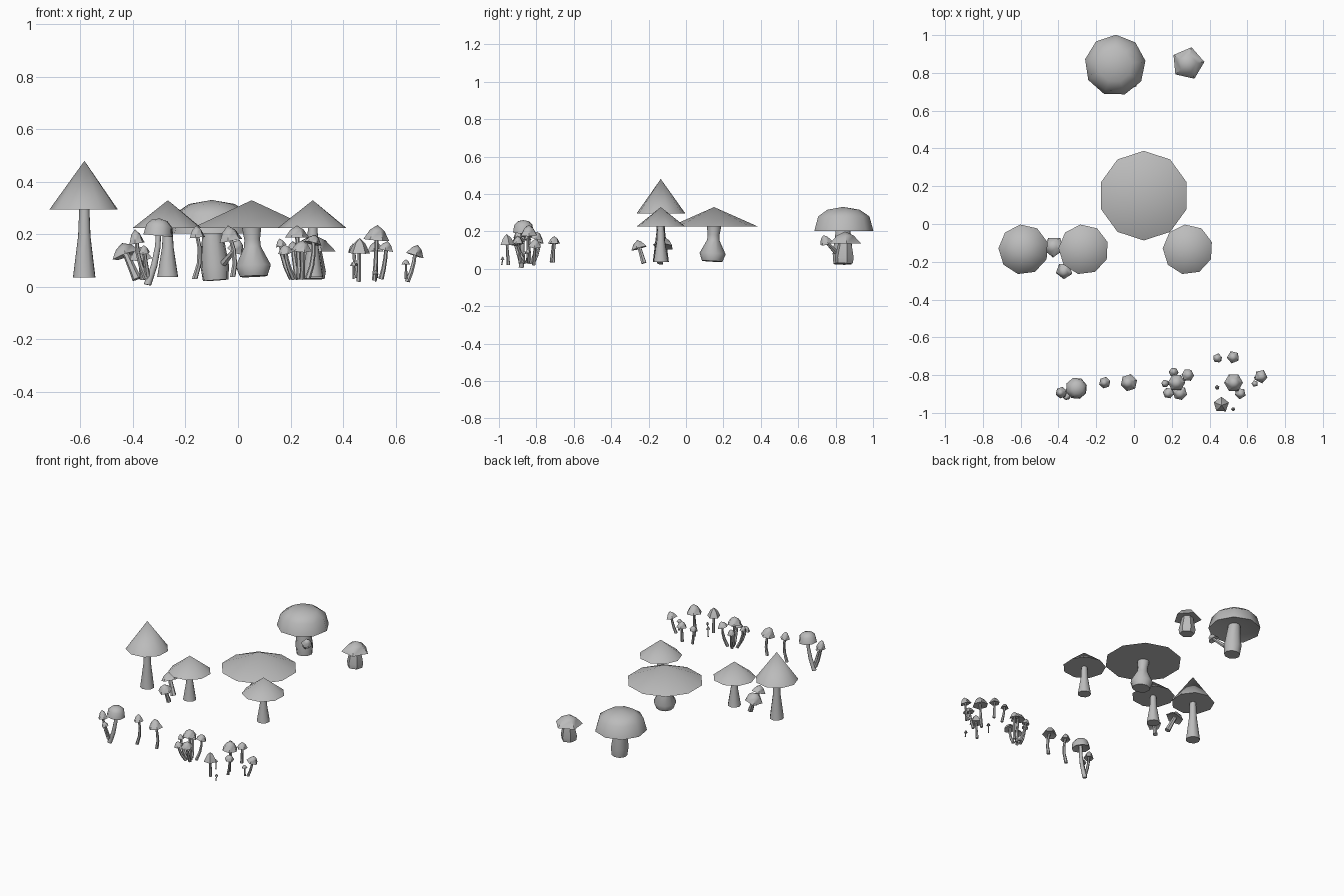
import bpy, bmesh, math
from mathutils import Vector

cube = bpy.data.objects.get("Cube")
if cube:
    bpy.data.objects.remove(cube, do_unlink=True)

grey = bpy.data.materials.new("plain grey")
grey.use_nodes = True
GREY = (0.5, 0.5, 0.5, 1)
grey.diffuse_color = GREY
grey.node_tree.nodes["Principled BSDF"].inputs["Base Color"].default_value = GREY

# Cap outlines, (radius, height) from the centre of the underside to the tip
CONE = [(0, 0), (1, 0), (0, 1)]
PEAK = [(0, 0.15), (1, 0), (0.55, 0.65), (0, 1)]
DOME = [(0, 0.3), (1, 0), (0.87, 0.6), (0.55, 0.88), (0, 1)]
# Stem outlines, (position along the stem, radius)
TAPER = [(0, 1), (0.6, 0.55), (1, 0.45)]
BULB = [(0, 0.78), (0.22, 1), (0.6, 0.48), (0.75, 0.45), (1, 0.55)]
STOUT = [(0, 0.9), (0.25, 1), (1, 0.65)]
THIN = [(0, 1), (0.35, 0.85), (0.7, 0.75), (1, 0.7)]


def loft(name, rings, sides, phase):
    """Skin rings of (centre, axis, radius); zero radius makes a point."""
    bm = bmesh.new()
    loops = []
    for centre, axis, radius in rings:
        turn = Vector((0, 0, 1)).rotation_difference(axis)
        if radius < 1e-5:
            loops.append([bm.verts.new(centre)])
            continue
        angles = [phase + math.tau * i / sides for i in range(sides)]
        loops.append([bm.verts.new(centre + turn @ Vector(
            (radius * math.cos(a), radius * math.sin(a), 0))) for a in angles])
    for low, high in zip(loops, loops[1:]):
        for i in range(sides):
            j = (i + 1) % sides
            corners = [low[i % len(low)], low[j % len(low)],
                       high[j % len(high)], high[i % len(high)]]
            bm.faces.new(list(dict.fromkeys(corners)))
    for loop in (loops[0], loops[-1]):
        if len(loop) > 1:
            bm.faces.new(loop)
    bmesh.ops.recalc_face_normals(bm, faces=bm.faces)
    mesh = bpy.data.meshes.new(name)
    bm.to_mesh(mesh)
    bm.free()
    mesh.materials.append(grey)
    obj = bpy.data.objects.new(name, mesh)
    bpy.context.collection.objects.link(obj)
    bpy.ops.object.select_all(action='DESELECT')
    obj.select_set(True)
    bpy.context.view_layer.objects.active = obj
    bpy.ops.object.shade_smooth_by_angle(angle=math.radians(48))


def mushroom(name, foot, cap, radius, height, outline=PEAK, stem=THIN,
             stem_radius=0.011, sides=6, lean=(0, 0), bend=(0, 0), phase=0.3):
    """Stem from foot to cap, with the cap tilted by lean."""
    foot, cap = Vector(foot), Vector(cap)
    axis = Vector((*lean, 1)).normalized()
    rise = height * outline[0][1]
    end = cap + axis * (rise + 0.002)
    rings = []
    for t, r in stem:
        bow = Vector((*bend, 0)) * 4 * t * (1 - t)
        rings.append((foot.lerp(end, t) + bow, (end - foot).normalized(), r * stem_radius))
    loft(name + "_stem", rings, max(sides, 6), phase)
    loft(name + "_cap", [(cap + axis * h * height, axis, r * radius)
                         for r, h in outline], sides, phase)


# Large mushrooms
mushroom("tall_mushroom", (-0.585, -0.135, 0.035), (-0.585, -0.135, 0.295),
         0.133, 0.185, CONE, TAPER, 0.044, 9)
for side, x in (("left", 0.285), ("right", -0.267)):
    mushroom(side + "_middle_mushroom", (x, -0.135, 0.037), (x, -0.135, 0.225),
             0.133, 0.105, CONE, TAPER, 0.041, 9)
mushroom("wide_mushroom", (0.06, 0.14, 0.04), (0.052, 0.15, 0.225),
         0.237, 0.105, CONE, BULB, 0.07, 10, phase=math.pi / 2)
mushroom("domed_mushroom", (-0.085, 0.835, 0.025), (-0.1, 0.84, 0.203),
         0.162, 0.128, DOME, STOUT, 0.055, 9, phase=0.15)
mushroom("domed_mushroom_offshoot", (-0.055, 0.8, 0.09), (-0.01, 0.75, 0.14),
         0.035, 0.045, lean=(0.4, -0.4), stem_radius=0.014)
mushroom("stout_mushroom", (0.285, 0.845, 0.03), (0.285, 0.85, 0.135),
         0.088, 0.065, PEAK, STOUT, 0.052, 5, phase=1.35)

# Pair beside the right middle mushroom
mushroom("sprout_rear", (-0.385, -0.14, 0.03), (-0.425, -0.12, 0.12), 0.058, 0.05,
         lean=(-0.35, 0.15), stem_radius=0.018, sides=5, phase=0.9)
mushroom("sprout_front", (-0.36, -0.225, 0.03), (-0.37, -0.248, 0.11), 0.046, 0.045,
         lean=(-0.1, -0.3), stem_radius=0.015, sides=5, phase=0.9)

# Front row
mushroom("row_round", (-0.345, -0.88, 0.008), (-0.305, -0.87, 0.195), 0.058, 0.066,
         DOME, sides=8, lean=(0.1, 0), bend=(0.012, 0), stem_radius=0.015)
mushroom("row_peaked", (-0.35, -0.885, 0.03), (-0.385, -0.893, 0.165), 0.031, 0.055,
         lean=(-0.15, 0), bend=(-0.008, 0))
mushroom("row_small", (-0.345, -0.885, 0.04), (-0.357, -0.912, 0.13), 0.022, 0.03,
         lean=(-0.1, -0.3))
mushroom("row_thin", (-0.165, -0.845, 0.03), (-0.155, -0.84, 0.188), 0.031, 0.046,
         lean=(-0.1, 0), bend=(0.015, 0))
mushroom("row_left", (-0.02, -0.84, 0.038), (-0.027, -0.84, 0.175), 0.046, 0.06,
         lean=(-0.2, 0), bend=(0.012, 0))

# Dense clump: cap x, y, z, radius, height, gathered around one foot
CLUMP = [(0.225, -0.84, 0.188, 0.046, 0.046), (0.285, -0.8, 0.165, 0.034, 0.035),
         (0.21, -0.785, 0.14, 0.026, 0.035), (0.165, -0.845, 0.155, 0.021, 0.03),
         (0.182, -0.895, 0.13, 0.03, 0.032), (0.243, -0.895, 0.14, 0.039, 0.038)]
for i, (x, y, z, r, h) in enumerate(CLUMP):
    dx, dy = x - 0.225, y + 0.84
    mushroom(f"clump_{i + 1}", (0.235 + dx * 0.5, -0.84 + dy * 0.4, 0.03), (x, y, z),
             r, h, lean=(dx * 4, dy * 4), bend=(dx * 0.15, dy * 0.15), phase=i)

# Scattered patch: foot x, y, z, then cap x, y, z, radius, height
PATCH = [(0.52, -0.835, 0.025, 0.527, -0.84, 0.178, 0.05, 0.058),
         (0.525, -0.71, 0.035, 0.525, -0.705, 0.135, 0.034, 0.04),
         (0.455, -0.72, 0.035, 0.442, -0.71, 0.135, 0.026, 0.03),
         (0.545, -0.885, 0.03, 0.563, -0.897, 0.14, 0.031, 0.035),
         (0.46, -0.95, 0.02, 0.462, -0.957, 0.128, 0.042, 0.058),
         (0.525, -0.985, 0.02, 0.525, -0.98, 0.048, 0.011, 0.017),
         (0.44, -0.865, 0.03, 0.44, -0.865, 0.08, 0.013, 0.018),
         (0.645, -0.815, 0.02, 0.672, -0.807, 0.12, 0.037, 0.042),
         (0.64, -0.84, 0.03, 0.64, -0.845, 0.085, 0.018, 0.02)]
for i, (fx, fy, fz, x, y, z, r, h) in enumerate(PATCH):
    mushroom(f"patch_{i + 1}", (fx, fy, fz), (x, y, z), r, h, sides=5 + (i == 0),
             lean=((x - fx) * 12, (y - fy) * 6), bend=((x - fx) * 0.2, 0),
             stem_radius=min(0.01, r * 0.35), phase=i * 0.7)
